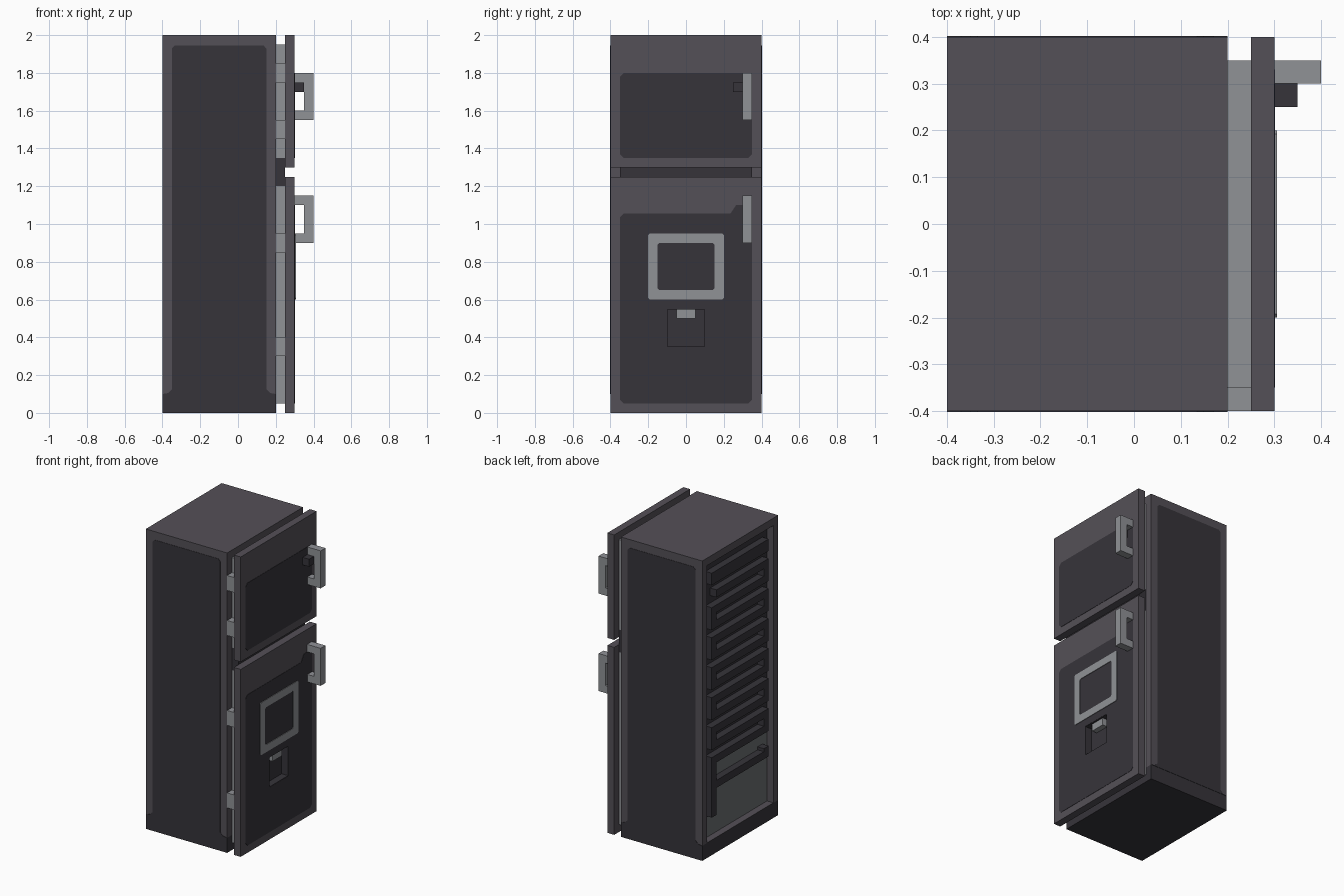
import bpy, bmesh
from mathutils import Matrix

cube = bpy.data.objects.get("Cube")
if cube:
    bpy.data.objects.remove(cube, do_unlink=True)


def material(name, rgb):
    lin = [((c / 255 + 0.055) / 1.055) ** 2.4 for c in rgb] + [1.0]
    m = bpy.data.materials.new(name)
    m.use_nodes = True
    m.diffuse_color = lin
    m.node_tree.nodes["Principled BSDF"].inputs["Base Color"].default_value = lin
    return m


GREY = material("warm grey shell", (84, 80, 87))
DARK = material("charcoal", (54, 52, 58))
LIGHT = material("light grey", (144, 146, 150))
WALL = material("mid grey", (108, 112, 114))


def add_mesh(name, bm, mat):
    me = bpy.data.meshes.new(name)
    bm.to_mesh(me)
    bm.free()
    me.materials.append(mat)
    ob = bpy.data.objects.new(name, me)
    bpy.context.collection.objects.link(ob)
    return ob


def box(name, x, y, z, mat):
    """Box from (min, max) pairs."""
    bm = bmesh.new()
    bmesh.ops.create_cube(bm, size=1)
    for v in bm.verts:
        v.co = [r[0] if c < 0 else r[1] for c, r in zip(v.co, (x, y, z))]
    return add_mesh(name, bm, mat)


def rect(u0, u1, v0, v1, c=0.0):
    """Rectangle outline, with cut corners when c > 0."""
    if c == 0:
        return [(u0, v0), (u1, v0), (u1, v1), (u0, v1)]
    return [(u0 + c, v0), (u1 - c, v0), (u1, v0 + c), (u1, v1 - c),
            (u1 - c, v1), (u0 + c, v1), (u0, v1 - c), (u0, v0 + c)]


def slab(name, axis, span, outlines, mat):
    """Flat plate across an axis; outlines after the first are holes."""
    cu = bpy.data.curves.new(name + "_outline", 'CURVE')
    cu.dimensions = '2D'
    cu.fill_mode = 'BOTH'
    cu.extrude = (span[1] - span[0]) / 2
    for pts in outlines:
        sp = cu.splines.new('POLY')
        sp.points.add(len(pts) - 1)
        for p, (u, v) in zip(sp.points, pts):
            p.co = (u, v, 0, 1)
        sp.use_cyclic_u = True
    tmp = bpy.data.objects.new(name + "_outline", cu)
    me = bpy.data.meshes.new_from_object(tmp)
    bm = bmesh.new()
    bm.from_mesh(me)
    bpy.data.objects.remove(tmp)
    bpy.data.curves.remove(cu)
    bpy.data.meshes.remove(me)
    mid = (span[0] + span[1]) / 2
    if axis == 'x':
        mat4 = Matrix(((0, 0, 1, mid), (1, 0, 0, 0), (0, 1, 0, 0), (0, 0, 0, 1)))
    else:
        mat4 = Matrix(((1, 0, 0, 0), (0, 0, -1, mid), (0, 1, 0, 0), (0, 0, 0, 1)))
    bm.transform(mat4)
    bmesh.ops.remove_doubles(bm, verts=bm.verts, dist=1e-5)
    bmesh.ops.recalc_face_normals(bm, faces=bm.faces)
    for f in bm.faces:
        f.smooth = False
    return add_mesh(name, bm, mat)


# Cabinet: dark plinth, shell, and a rim around the recessed back
box("plinth", (-0.4, 0.2), (-0.4, 0.4), (0, 0.1), DARK)
box("cabinet", (-0.35, 0.2), (-0.4, 0.4), (0.1, 2), GREY)
slab("back_rim", 'x', (-0.4, -0.35),
     [rect(-0.4, 0.4, 0.1, 2), rect(-0.35, 0.35, 0.101, 1.95)], GREY)

# Dark side panels that flare into the plinth
side = [(-0.4, 0.1), (0.2, 0.1), (0.17, 0.105), (0.15, 0.125), (0.15, 1.93),
        (0.135, 1.945), (-0.335, 1.945), (-0.35, 1.93), (-0.35, 0.125), (-0.37, 0.105)]
for name, s in (("right", (-0.402, -0.399)), ("left", (0.399, 0.402))):
    slab(name + "_side_panel", 'y', s, [side], DARK)

# Back recess walls
box("back_wall_lower", (-0.353, -0.349), (-0.35, 0.35), (0.1, 0.65), WALL)
box("back_wall_upper", (-0.353, -0.349), (-0.35, 0.35), (0.65, 1.95), DARK)
box("back_top_bar", (-0.4, -0.35), (-0.3, 0.3), (1.8, 1.88), DARK)

# Condenser coil: stacked pipes joined alternately at each end
depth = (-0.4, -0.352)
for i in range(12):
    z = 0.6 + 0.1 * i
    box(f"coil_pipe_{i}", depth, (-0.25, 0.25), (z, z + 0.05), DARK)
    if i < 11:
        y = (-0.3, -0.25) if i % 2 == 0 else (0.25, 0.3)
        box(f"coil_bend_{i}", depth, y, (z, z + 0.15), DARK)
box("coil_down_pipe", depth, (0.25, 0.3), (0.25, 0.65), DARK)
box("coil_low_pipe", depth, (-0.25, 0.25), (0.43, 0.48), DARK)
box("coil_low_end", depth, (-0.3, -0.25), (0.43, 0.5), DARK)

# Door liners, divider and hinges between cabinet and doors
gap = (0.2, 0.25)
box("upper_door_liner", gap, (-0.35, 0.35), (1.35, 1.95), LIGHT)
box("lower_door_liner", gap, (-0.35, 0.35), (0.05, 1.2), LIGHT)
box("divider", gap, (-0.35, 0.35), (1.2, 1.35), DARK)
for i, z in enumerate((0.3, 0.85, 1.45, 1.75)):
    box(f"hinge_{i}", gap, (-0.4, -0.35), (z, z + 0.1), LIGHT)

# Doors, the lower one with a dispenser opening
opening = rect(-0.1, 0.1, 0.35, 0.55)
face = (0.299, 0.302)
slab("upper_door", 'x', (0.25, 0.3), [rect(-0.4, 0.4, 1.3, 2)], GREY)
slab("upper_door_panel", 'x', face, [rect(-0.35, 0.35, 1.35, 1.8, 0.02)], DARK)
slab("lower_door", 'x', (0.25, 0.3), [rect(-0.4, 0.4, 0, 1.25), opening], GREY)
lower_panel = [(-0.33, 0.05), (0.33, 0.05), (0.35, 0.07), (0.35, 1.1), (0.265, 1.1),
               (0.235, 1.055), (-0.33, 1.055), (-0.35, 1.035), (-0.35, 0.07)]
slab("lower_door_panel", 'x', face, [lower_panel, opening], DARK)

# Dispenser recess and spout
slab("dispenser_lining", 'x', (0.25, 0.301),
     [rect(-0.101, 0.101, 0.349, 0.551), rect(-0.098, 0.098, 0.352, 0.548)], DARK)
box("dispenser_back", (0.249, 0.254), (-0.1, 0.1), (0.35, 0.55), DARK)
box("dispenser_spout", (0.25, 0.29), (-0.05, 0.05), (0.5, 0.549), LIGHT)

# Display bezel
slab("display_bezel", 'x', (0.3, 0.306),
     [rect(-0.2, 0.2, 0.6, 0.95, 0.008), rect(-0.15, 0.15, 0.65, 0.9, 0.008)], LIGHT)

# Handles and the small lock
for name, z in (("upper", 1.55), ("lower", 0.9)):
    loop = [(0.3, z), (0.4, z), (0.4, z + 0.25), (0.3, z + 0.25), (0.3, z + 0.2),
            (0.35, z + 0.2), (0.35, z + 0.05), (0.3, z + 0.05)]
    slab(name + "_handle", 'y', (0.3, 0.35), [loop], LIGHT)
box("lock", (0.3, 0.35), (0.25, 0.3), (1.7, 1.75), DARK)
